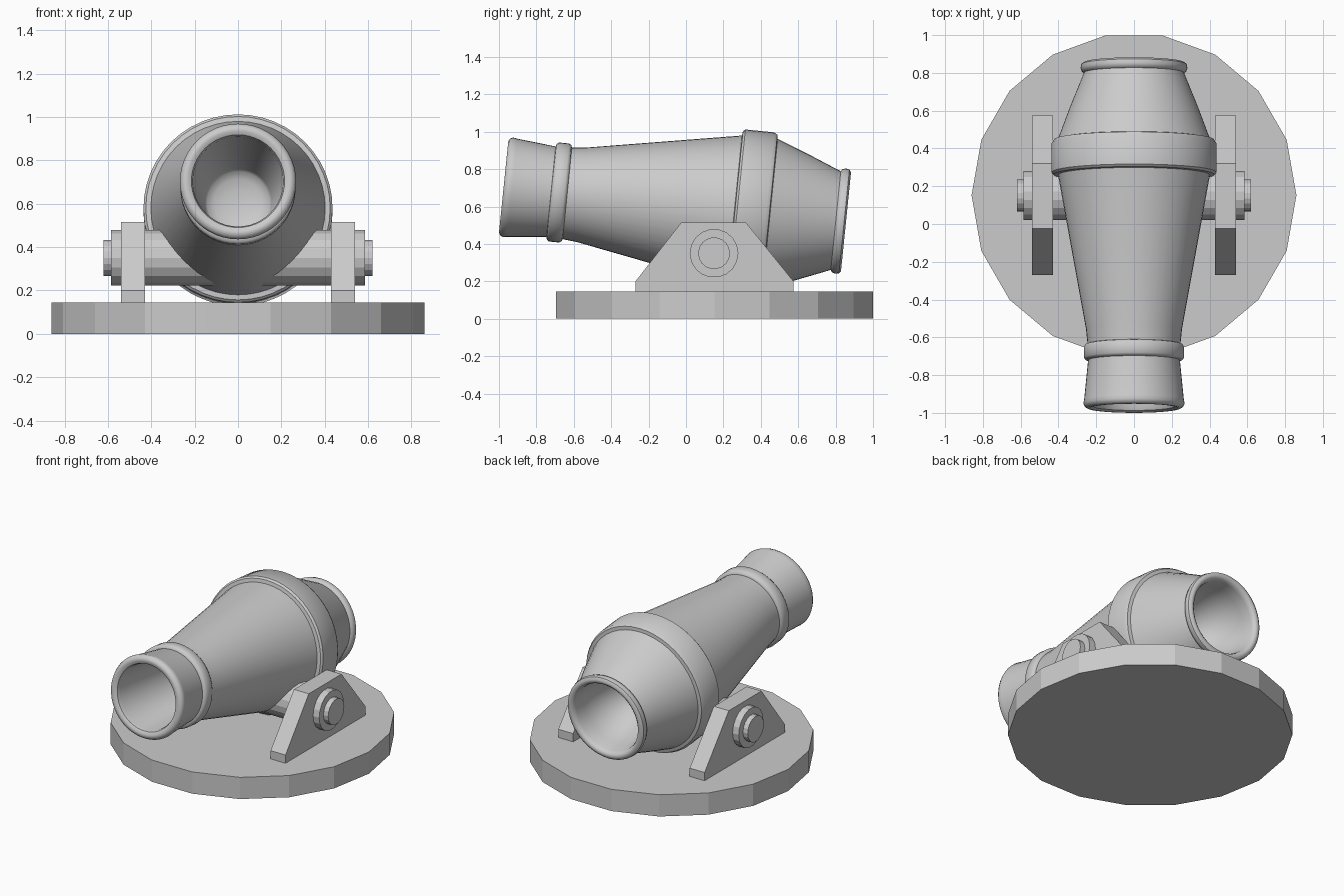
import bpy, bmesh, math
from mathutils import Matrix

if "Cube" in bpy.data.objects:
    bpy.data.objects.remove(bpy.data.objects["Cube"])

grey = bpy.data.materials.new("plain grey")
grey.diffuse_color = (0.6, 0.6, 0.6, 1)
grey.use_nodes = True
grey.node_tree.nodes["Principled BSDF"].inputs["Base Color"].default_value = grey.diffuse_color


def add_object(name, bm):
    bmesh.ops.remove_doubles(bm, verts=bm.verts, dist=1e-5)
    bmesh.ops.recalc_face_normals(bm, faces=bm.faces)
    mesh = bpy.data.meshes.new(name)
    bm.to_mesh(mesh)
    bm.free()
    mesh.materials.append(grey)
    ob = bpy.data.objects.new(name, mesh)
    bpy.context.collection.objects.link(ob)
    return ob


def cylinder(bm, r, depth, sides, matrix):
    bmesh.ops.create_cone(bm, cap_ends=True, segments=sides, radius1=r,
                          radius2=r, depth=depth, matrix=matrix)


# Round base: 18 flat sides with a corner on the x axis
bm = bmesh.new()
base_pts = [(0.86 * math.cos(math.radians(20 * i)),
             0.152 + 0.86 * math.sin(math.radians(20 * i))) for i in range(18)]
face = bm.faces.new([bm.verts.new((x, y, 0)) for x, y in base_pts])
up = bmesh.ops.extrude_face_region(bm, geom=[face], use_keep_orig=True)
for v in up["geom"]:
    if isinstance(v, bmesh.types.BMVert):
        v.co.z = 0.145
add_object("round_base", bm)

# Side brackets and trunnion pins
bracket = [(-0.27, 0.14), (-0.27, 0.20), (-0.025, 0.515),
           (0.32, 0.515), (0.575, 0.20), (0.575, 0.14)]
for side, label in ((-1, "left"), (1, "right")):
    bm = bmesh.new()
    inner = [bm.verts.new((side * 0.43, y, z)) for y, z in bracket]
    outer = [bm.verts.new((side * 0.54, y, z)) for y, z in bracket]
    bm.faces.new(inner)
    bm.faces.new(outer)
    for i in range(len(bracket)):
        j = (i + 1) % len(bracket)
        bm.faces.new((inner[i], inner[j], outer[j], outer[i]))
    add_object(label + "_bracket", bm)

for name, r, length in (("trunnion", 0.13, 1.17), ("trunnion_pin", 0.085, 1.24)):
    bm = bmesh.new()
    cylinder(bm, r, length, 18, Matrix.Translation((0, 0.15, 0.35))
             @ Matrix.Rotation(math.pi / 2, 4, 'Y'))
    add_object(name, bm)

# Barrel profile as (distance from muzzle, radius): bore, outside, rear bowl
bore = [(0.95 + 0.05 * math.cos(t * math.pi / 8), 0.155 * math.sin(t * math.pi / 8))
        for t in range(5)]
outside = [(0.03, 0.208), (0.01, 0.215), (0.0, 0.232), (0.0, 0.245), (0.008, 0.26),
           (0.025, 0.268), (0.045, 0.264), (0.255, 0.243),
           (0.258, 0.256), (0.27, 0.266), (0.325, 0.266), (0.338, 0.258),
           (0.342, 0.246), (0.42, 0.254), (1.24, 0.402),
           (1.243, 0.425), (1.255, 0.436), (1.41, 0.436), (1.428, 0.425),
           (1.432, 0.403), (1.6, 0.34), (1.785, 0.265),
           (1.793, 0.277), (1.81, 0.283), (1.83, 0.279), (1.84, 0.265),
           (1.84, 0.25), (1.83, 0.237)]
bowl = [(1.81 - 0.38 * math.sin(t * math.pi / 16), 0.23 * math.cos(t * math.pi / 16))
        for t in range(9)]
profile = bore + outside + bowl

# Lathe the barrel and tilt its muzzle up
bm = bmesh.new()
N = 48
rings = [[bm.verts.new((r * math.cos(2 * math.pi * k / N), s,
                        r * math.sin(2 * math.pi * k / N))) for k in range(N)]
         for s, r in profile]
for a, b in zip(rings, rings[1:]):
    for k in range(N):
        m = (k + 1) % N
        bm.faces.new((a[k], a[m], b[m], b[k]))
barrel = add_object("barrel", bm)
barrel.location = (0, -0.975, 0.705)
barrel.rotation_euler.x = math.radians(-5.8)
bpy.ops.object.select_all(action='DESELECT')
barrel.select_set(True)
bpy.context.view_layer.objects.active = barrel
bpy.ops.object.shade_smooth_by_angle(angle=math.radians(40))
